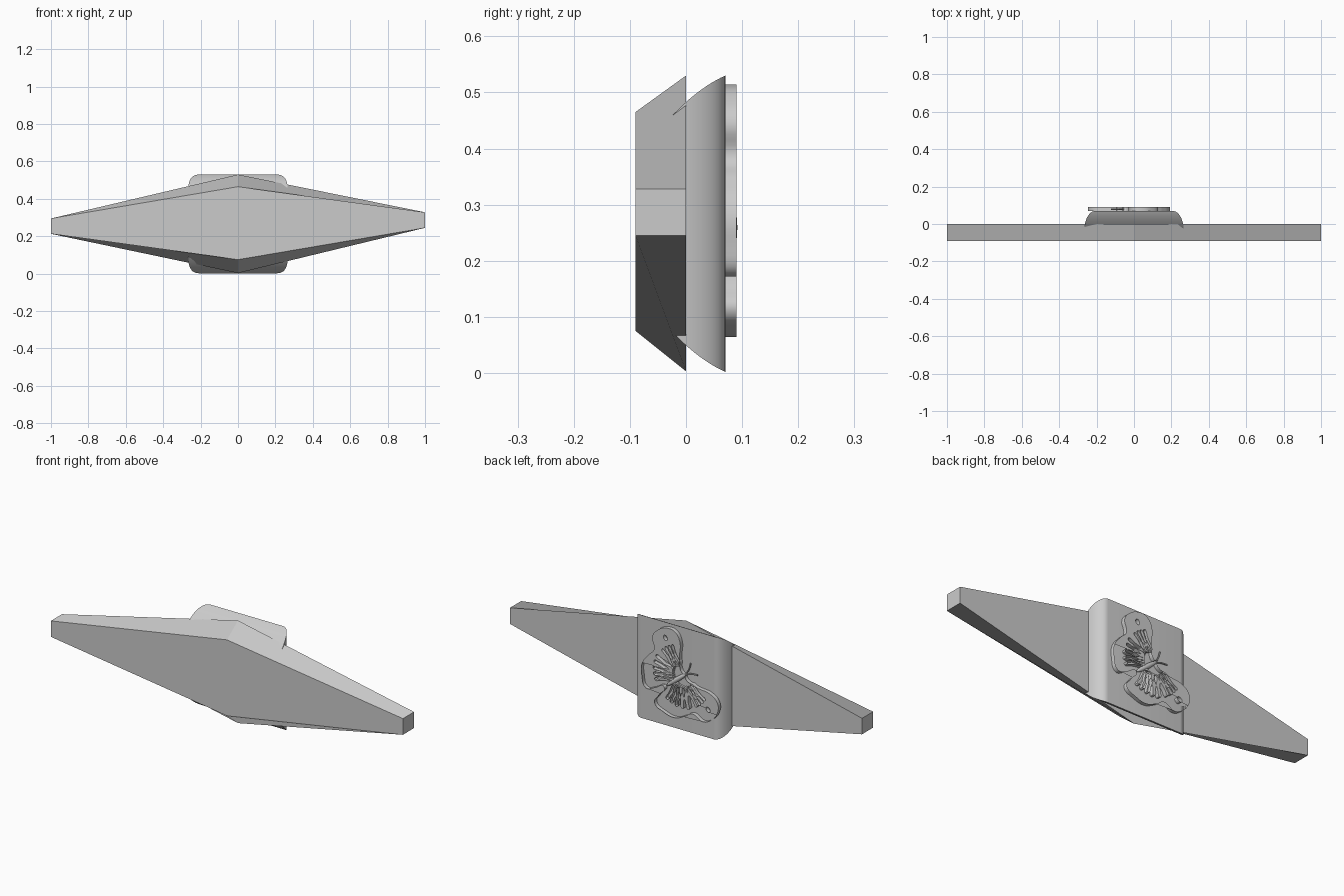
import bpy, bmesh
from math import sin, cos, pi, radians

cube = bpy.data.objects.get("Cube")
if cube:
    bpy.data.objects.remove(cube, do_unlink=True)

grey = bpy.data.materials.new("light grey")
grey.use_nodes = True
grey.diffuse_color = (0.6, 0.6, 0.6, 1)
grey.node_tree.nodes["Principled BSDF"].inputs["Base Color"].default_value = (0.6, 0.6, 0.6, 1)


def loft(name, sections, smooth=False):
    """Join rings of points with faces and cap both ends."""
    bm = bmesh.new()
    rings = [[bm.verts.new(p) for p in s] for s in sections]
    n = len(rings[0])
    for a, b in zip(rings, rings[1:]):
        for i in range(n):
            j = (i + 1) % n
            bm.faces.new((a[i], a[j], b[j], b[i]))
    bm.faces.new(rings[0])
    bm.faces.new(rings[-1])
    bmesh.ops.recalc_face_normals(bm, faces=bm.faces)
    mesh = bpy.data.meshes.new(name)
    bm.to_mesh(mesh)
    bm.free()
    obj = bpy.data.objects.new(name, mesh)
    bpy.context.collection.objects.link(obj)
    mesh.materials.append(grey)
    if smooth:
        select(obj)
        bpy.ops.object.shade_smooth_by_angle(angle=radians(35))
    return obj


def select(obj):
    bpy.ops.object.select_all(action='DESELECT')
    obj.select_set(True)
    bpy.context.view_layer.objects.active = obj


# Diamond bar: bevelled towards the front, blunt tips
def diamond(y, low, high):
    return [(x, y, z) for x, z in ((-1, 0.295), (0, high), (1, 0.328),
                                   (1, 0.245), (0, low), (-1, 0.213))]


loft("diamond_bar", [diamond(-0.09, 0.075, 0.465), diamond(0, 0.003, 0.53)])

# Rounded block on the back, curving in towards the front
sections = []
for i in range(17):
    t = pi / 2 * i / 16
    y = -0.037 + 0.107 * cos(t)
    w = 0.207 + 0.059 * sin(t)
    d = 0.07 - y
    inset = 0.45 * d + 3.2 * d * d
    top, low = 0.53 - inset, 0.002 + inset
    sections.append([(-w, y, low), (w, y, low), (w, y, top), (-w, y, top)])
loft("back_block", sections, smooth=True)


# Butterfly relief: u runs towards the head, v across the wings
def place(u, v):
    return (-0.04 - 0.78 * u + 0.62 * v, 0.287 + 0.62 * u + 0.78 * v, 0)


def add_spline(curve, points, cyclic=True):
    s = curve.splines.new('BEZIER')
    s.bezier_points.add(len(points) - 1)
    for bp, (u, v) in zip(s.bezier_points, points):
        bp.co = place(u, v)
        bp.handle_left_type = bp.handle_right_type = 'AUTO'
    s.use_cyclic_u = cyclic
    s.resolution_u = 6


def new_curve(name, dims):
    curve = bpy.data.curves.new(name, 'CURVE')
    curve.dimensions = dims
    curve.materials.append(grey)
    obj = bpy.data.objects.new(name, curve)
    bpy.context.collection.objects.link(obj)
    obj.rotation_euler = (pi / 2, 0, 0)
    obj.location = (0, 0.08, 0)
    return obj, curve


def to_mesh(obj):
    select(obj)
    bpy.ops.object.convert(target='MESH')
    bpy.ops.object.shade_smooth_by_angle(angle=radians(30))


wings, outline = new_curve("butterfly_wings", '2D')
outline.fill_mode = 'BOTH'
outline.extrude = 0.01
half = [(0.012, 0.012), (0.038, 0.071), (0.1, 0.146), (0.105, 0.196), (0.072, 0.232),
        (0.017, 0.245), (-0.032, 0.232), (-0.064, 0.175), (-0.112, 0.167), (-0.17, 0.15),
        (-0.213, 0.1), (-0.232, 0.04), (-0.185, 0.02)]
add_spline(outline, [(0.025, 0)] + half + [(-0.13, 0)] + [(u, -v) for u, v in reversed(half)])


# Teardrop openings between the wing veins
def slot(angle, r0, r1, width):
    a = radians(angle)
    rm = r0 + 0.68 * (r1 - r0)
    for side in (1, -1):
        pts = []
        for r, w in ((r0, 0), (rm, width), (r1, 0), (rm, -width)):
            pts.append((r * cos(a) - w * sin(a), side * (r * sin(a) + w * cos(a))))
        add_spline(outline, pts)


for angle in (72, 80, 88, 97):
    slot(angle, 0.055, 0.16, 0.006)
for angle in (116, 128, 140, 151, 161):
    slot(angle, 0.055, 0.165, 0.008)
slot(80, 0.184, 0.212, 0.01)
to_mesh(wings)

# Antennae
antennae, feelers = new_curve("butterfly_antennae", '3D')
feelers.bevel_depth = 0.004
feelers.bevel_resolution = 2
feelers.use_fill_caps = True
for side in (1, -1):
    add_spline(feelers, [(0.015, 0), (0.05, 0.012 * side), (0.08, 0.032 * side)], cyclic=False)
to_mesh(antennae)

# Slim body along the wing roots
bpy.ops.mesh.primitive_uv_sphere_add(segments=20, ring_count=10, radius=1)
body = bpy.context.object
body.name = "butterfly_body"
x, z, _ = place(-0.045, 0)
body.location = (x, 0.08, z)
body.scale = (0.075, 0.0115, 0.012)
body.rotation_euler = (0, math_angle := 0.672, 0)
body.data.materials.append(grey)
bpy.ops.object.shade_smooth()
